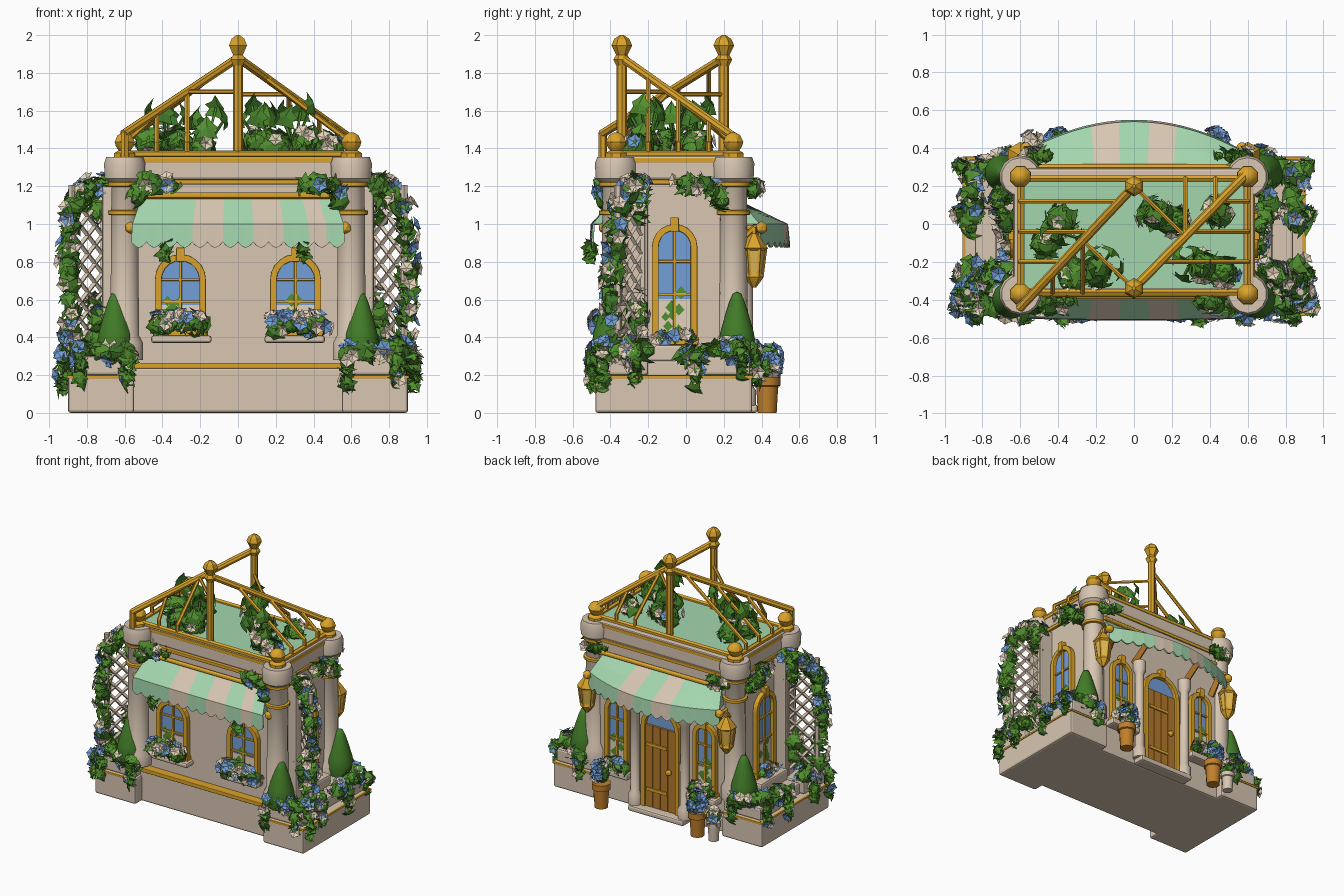
import bpy, bmesh, math, random
from mathutils import Matrix, Vector

if "Cube" in bpy.data.objects:
    bpy.data.objects.remove(bpy.data.objects["Cube"])
random.seed(7)
pi = math.pi

def mat(name, r, g, b):
    m = bpy.data.materials.new(name)
    m.diffuse_color = [((c / 255 + .055) / 1.055) ** 2.4 for c in (r, g, b)] + [1]
    m.use_nodes = True
    m.node_tree.nodes["Principled BSDF"].inputs["Base Color"].default_value = m.diffuse_color
    return m
STONE = mat("warm stone", 216, 198, 178); GOLD = mat("gold", 220, 164, 42)
LEAF = mat("leaf green", 82, 144, 46); DARK = mat("hedge green", 66, 124, 40)
MINT = mat("mint", 164, 214, 174); BLUE = mat("blue", 116, 160, 216)
CREAM = mat("cream petal", 230, 212, 188); WOOD = mat("door wood", 182, 122, 42)
CLAY = mat("terracotta", 192, 128, 44); GLOW = mat("lantern glass", 226, 186, 84)

class Part:
    """One named object gathered from simple shapes."""
    def __init__(s, name, *mats):
        s.name, s.mats, s.bm = name, mats, bmesh.new()
    def face(s, vs, m=0):
        f = s.bm.faces.new(vs); f.material_index = m
    def paint(s, vs, m):
        for f in {f for v in vs for f in v.link_faces}: f.material_index = m
    def box(s, x0, x1, y0, y1, z0, z1, m=0, M=Matrix()):
        T = Matrix.Translation(((x0+x1)/2, (y0+y1)/2, (z0+z1)/2)) @ Matrix.Diagonal((x1-x0, y1-y0, z1-z0, 1))
        s.paint(bmesh.ops.create_cube(s.bm, size=1, matrix=M @ T)['verts'], m)
    def tube(s, pts, r, m=0, seg=6):
        for a, b in zip(pts, pts[1:]):
            a, b = Vector(a), Vector(b); d = b - a
            T = Matrix.Translation((a+b)/2) @ d.to_track_quat('Z', 'Y').to_matrix().to_4x4()
            s.paint(bmesh.ops.create_cone(s.bm, cap_ends=True, segments=seg, radius1=r, radius2=r,
                                          depth=d.length + r*.6, matrix=T)['verts'], m)
    def lathe(s, x, y, prof, m=0, seg=12, z=0):
        rings = [[s.bm.verts.new((x+r*math.cos(2*pi*(k+.5)/seg), y+r*math.sin(2*pi*(k+.5)/seg), z+h)) for k in range(seg)]
                 for r, h in prof]
        for A, B in zip(rings, rings[1:]):
            for k in range(seg):
                j = (k+1) % seg; s.face((A[k], A[j], B[j], B[k]), m)
        s.face(rings[0][::-1], m); s.face(rings[-1], m)
    def done(s, bevel=0, smooth=False, solid=0):
        me = bpy.data.meshes.new(s.name); s.bm.to_mesh(me); s.bm.free()
        for m in s.mats: me.materials.append(m)
        o = bpy.data.objects.new(s.name, me); bpy.context.collection.objects.link(o)
        if bevel:
            b = o.modifiers.new("bevel", 'BEVEL'); b.width = bevel; b.segments = 2; b.limit_method = 'ANGLE'
        if solid:
            w = o.modifiers.new("thickness", 'SOLIDIFY'); w.thickness = solid; w.material_offset = 2
        if smooth:
            bpy.ops.object.select_all(action='DESELECT'); o.select_set(True)
            bpy.context.view_layer.objects.active = o
            bpy.ops.object.shade_smooth_by_angle(angle=math.radians(40))

def place(x, y, deg):   # local front is -y
    return Matrix.Translation((x, y, 0)) @ Matrix.Rotation(math.radians(deg), 4, 'Z')

# Stone shell: base, walls, cornice, sills
p = Part("stone_walls", STONE)
p.box(-.62, .62, -.35, .29, .02, 1.345)
p.box(-.60, .60, -.40, .29, 0, .24)
p.box(-.635, .635, -.37, .295, 1.235, 1.362)
p.box(-.24, .24, .28, .38, 0, .045)
for s in (-1, 1):
    xs = lambda a, b: sorted((s*a, s*b))
    p.box(*xs(.55, .90), -.48, .35, 0, .20)
    p.box(*xs(.56, .88), -.47, -.20, .2, .30); p.box(*xs(.56, .88), .08, .34, .2, .30)
    p.box(*xs(.56, .84), -.25, .15, .19, .28); p.box(*xs(.56, .73), -.22, .11, .27, .36)
    p.box(*xs(.60, .72), -.31, -.20, .28, 1.2)
    p.box(*xs(.14, .46), -.43, -.3, .37, .41)
    p.box(*xs(.25, .51), .28, .37, .22, .27)
p.done(bevel=.014)

# Corner pillars and door columns
p = Part("pillars", STONE, GOLD)
corners = [(-.6, -.37), (.6, -.37), (-.6, .25), (.6, .25)]
for x, y in corners:
    p.lathe(x, y, [(.1, .28), (.1, .37), (.078, .41), (.072, 1.2), (.085, 1.22), (.108, 1.24), (.112, 1.32), (.1, 1.355)], seg=14)
    for z in (1.06, 1.21): p.lathe(x, y, [(.07, -.014), (.09, -.01), (.09, .01), (.07, .016)], 1, 14, z)
    p.lathe(x, y, [(.06, 1.35), (.06, 1.375), (.035, 1.39), (.05, 1.41), (.058, 1.435), (.04, 1.47), (.012, 1.485)], 1, 8)
for s in (-1, 1):
    p.lathe(s*.215, .32, [(.05, .04), (.05, .12), (.036, .14), (.034, .76), (.05, .79), (.05, .86)], seg=10)
p.done(smooth=True)

# Gold trim bands and awning rods
p = Part("gold_bands", GOLD)
p.box(-.55, .55, -.415, -.33, .235, .265)
p.box(-.64, .64, -.385, .30, 1.21, 1.235); p.box(-.64, .64, -.376, .30, 1.325, 1.35)
for s in (-1, 1):
    p.box(*sorted((s*.56, s*.906)), -.486, .356, .182, .198)
    for y in (-.43, .40):
        bmesh.ops.create_icosphere(p.bm, subdivisions=1, radius=.036, matrix=Matrix.Translation((s*.57, y, .98)))
        p.tube([(s*.57, y, .98), (s*.57, y*.75, .98)], .016)
p.tube([(-.53, -.38, 1.15), (.53, -.38, 1.15)], .018); p.tube([(-.53, .30, 1.13), (.53, .30, 1.13)], .018)
p.done(bevel=.004)

p = Part("roof_floor", MINT); p.box(-.58, .58, -.34, .23, 1.35, 1.37); p.done()

# Greenhouse roof frame: two hips, each fed by bent rods from the eaves
p = Part("roof_frame", GOLD)
E = 1.37
p.tube([(-.6, -.36, E), (.6, -.36, E), (.6, .24, E), (-.6, .24, E), (-.6, -.36, E)], .02)
p.tube([(-.6, -.44, 1.34), (-.6, -.44, 1.48)], .022)
hips = [((-.6, -.44, 1.48), (0, .2, 1.88), -.6, -.36), ((.6, .27, 1.45), (0, -.34, 1.88), .6, .24)]
for a, b, ex, ey in hips:
    a, b = Vector(a), Vector(b)
    p.tube([a, b], .024, seg=8)
    for y in (-.2, -.04, .12):
        q = a.lerp(b, (y-a.y)/(b.y-a.y)); p.tube([(ex, y, E), (ex, y, 1.43), q], .014)
    for x in (.27, .43):
        q = a.lerp(b, (abs(a.x)-x)/abs(a.x)); p.tube([(q.x, ey, E), (q.x, ey, 1.43), q], .014)
    q = a.lerp(b, .55)
    p.tube([q, (0, -.34 if ex < 0 else .2, q.z)], .012)
for y in (-.34, .2):
    p.tube([(0, y, 1.35), (0, y, 1.9)], .027, seg=8)
    p.lathe(0, y, [(.03, 1.84), (.045, 1.87), (.03, 1.895), (.055, 1.945), (.04, 1.98), (.01, 2.0)], seg=6)
p.done()

# Arched windows and door: frame ring, glass, glazing bars
def arch(w, z0, z1, n=10):
    return [(w, z0)] + [(w*math.cos(pi*k/n), z1-w+w*math.sin(pi*k/n)) for k in range(n+1)] + [(-w, z0)]
frames = Part("arched_frames", GOLD)
glass = Part("window_panes", BLUE, CREAM, LEAF)
def window(M, w, z0, z1, door=False):
    t = .035
    rows = [[frames.bm.verts.new(M @ Vector((u, y, z))) for u, z in arch(ww, z0, zz)]
            for ww, zz, y in ((w, z1, .01), (w, z1, -.035), (w-t, z1-t, -.035), (w-t, z1-t, .01))]
    for A, B in zip(rows, rows[1:]):
        for k in range(len(A)-1): frames.face((A[k], A[k+1], B[k+1], B[k]))
    i = w-t+.005
    glass.face([glass.bm.verts.new(M @ Vector((u, -.008, z))) for u, z in arch(i, z0, z1-t)])
    frames.box(-.022, .022, -.045, 0, z1-.04, z1+.035, M=M)      # keystone
    if door: return
    frames.box(-w-.01, w+.01, -.045, .01, z0-.02, z0+.02, M=M)
    frames.box(-.008, .008, -.022, 0, z0, z1-t, M=M)
    h = z1-z0
    for f in (.4, .68): frames.box(-i, i, -.02, 0, z0+h*f-.007, z0+h*f+.007, M=M)
    glass.box(-i, i, -.013, -.009, z0, z0+h*.36, 1, M)           # painted flowers behind the glass
    for k in range(9):
        u, z, r = random.uniform(-i+.03, i-.03), z0+h*random.uniform(.06, .46), random.uniform(.022, .034)
        glass.face([glass.bm.verts.new(M @ Vector((u+a*r, -.015, z+b*r))) for a, b in ((-1, 0), (0, -1), (1, 0), (0, 1.2))], 2)
for s in (-1, 1):
    window(place(s*.305, -.35, 0), .135, .42, .84)
    window(place(s*.62, -.06, s*90), .12, .38, 1.0)
    window(place(s*.38, .29, 180), .1, .28, .82)
D = place(0, .29, 180)
window(D, .165, .04, .84, True)
frames.done(bevel=.004); glass.done()

p = Part("door", WOOD, GOLD)
for k in range(4): p.box(-.13+k*.065, -.068+k*.065, -.025, .01, .045, .68, 0, D)
for z in (.17, .52): p.box(-.12, .06, -.034, 0, z, z+.025, 1, D)
vs = bmesh.ops.create_icosphere(p.bm, subdivisions=1, radius=.026, matrix=D @ Matrix.Translation((.08, -.04, .36)))['verts']
p.paint(vs, 1)
p.done(bevel=.003)

# Striped scalloped awnings, wooden underneath
def awning(name, M, a, b, zt, zb, zv, beige):
    p = Part(name, MINT, STONE, WOOD); cols = []; N = 84
    for c in range(N+1):
        u = 2*c/N-1; out = a-b*u*u
        prof = [(.51, 0, zt), (.535, .5, (zt+zb)/2), (.56, 1, zb), (.565, 1.04, zv-.03*abs(math.sin(pi*c/6)))]
        cols.append([p.bm.verts.new(M @ Vector((u*w, -out*o, z))) for w, o, z in prof])
    for c in range(N):
        x = .55*((2*c+1)/N-1)
        for r in range(3):
            p.face((cols[c][r], cols[c][r+1], cols[c+1][r+1], cols[c+1][r]), int(any(l < x < h for l, h in beige)))
    for e, f in ((cols[0], 1), (cols[-1], -1)):      # closed cheeks
        w = p.bm.verts.new(M @ Vector(((-.53 if f > 0 else .53), 0, zb)))
        p.face((e[0], w, e[2], e[1])[::f])
    p.done(solid=.012)
awning("front_awning", place(0, -.375, 0), .13, .01, 1.14, 1.0, .905, ((-.23, -.08), (.08, .23), (.37, .46)))
awning("back_awning", place(0, .29, 180), .25, .15, 1.12, 1.0, .905, ((-.22, -.075), (.075, .22)))
p = Part("awning_brackets", WOOD)
for x, y in ((-.24, .46), (.24, .46), (-.5, .38), (.5, .38)): p.tube([(x, .29, .86), (x, y, .98)], .028, 0, 4)
p.done()

# Lanterns beside the door
p = Part("lanterns", GOLD, GLOW)
for s in (-1, 1):
    p.tube([(s*.6, .28, .9), (s*.6, .36, .98), (s*.6, .36, .93)], .014)
    p.lathe(s*.6, .36, [(.06, .86), (.074, .872), (.04, .92), (.014, .95)], 0, 6)
    p.lathe(s*.6, .36, [(.042, .73), (.06, .865)], 1, 6)
    p.lathe(s*.6, .36, [(.012, .665), (.035, .695), (.052, .72), (.044, .74)], 0, 6)
    for k in range(6):
        c, d = math.cos(pi*(k+.5)/3), math.sin(pi*(k+.5)/3)
        p.tube([(s*.6+.043*c, .36+.043*d, .73), (s*.6+.061*c, .36+.061*d, .87)], .009, 0, 4)
p.done()

# Trellises on the front corners
p = Part("trellises", STONE)
for s in (-1, 1):
    P = lambda u, z: (s*(.71+.17*u), -.23-.13*u, z)
    for u in (0, 1): p.tube([P(u, .27), P(u, 1.2)], .02)
    p.tube([P(0, 1.17), P(1, 1.17)], .018)
    for k in range(7):
        z = .33+k*.1
        p.tube([P(0, z), P(1, z+.22)], .013, 0, 4); p.tube([P(1, z), P(0, z+.22)], .013, 0, 4)
p.done()

# Cone hedges and pots
p = Part("cone_hedges", DARK)
for s in (-1, 1):
    for x, y in ((.65, -.40), (.69, .27)):
        p.lathe(s*x, y, [(.085, .28), (.1, .36), (.088, .43), (.062, .52), (.04, .59), (.022, .63), (.002, .64)], seg=14)
p.done(smooth=True)
p = Part("flower_pots", CLAY, STONE)
for x, y, k, m in ((.43, .43, 1, 0), (-.40, .43, 1, 0), (-.54, .43, .75, 1)):
    p.lathe(x, y, [(.05*k, 0), (.058*k, .14*k), (.07*k, .145*k), (.07*k, .19*k), (.055*k, .19*k)], m, 10)
p.done(smooth=True)

# Ivy, flowers and roof plants
ivy_part = Part("ivy_and_flowers", LEAF, DARK, CREAM, BLUE)
UP = Vector((0, 0, 1))
def ball():
    while True:
        v = Vector([random.uniform(-1, 1) for _ in range(3)])
        if .1 < v.length < 1: return v.normalized()
def leaf(o, n, tip, s, m):
    t = (tip - n*tip.dot(n)).normalized(); b = t.cross(n)
    V = lambda x, y, h: ivy_part.bm.verts.new(o + (b*x + t*(y-.4) + n*h)*s)
    base, mid, end = V(0, 0, 0), V(0, .45, .14), V(0, 1.05, -.12)
    for k in (-1, 1):
        L1, N1, L2, N2 = V(k*.5, -.02, -.1), V(k*.34, .3, 0), V(k*.5, .5, -.1), V(k*.22, .68, 0)
        for f in ((base, mid, N1, L1), (mid, end, N2, L2, N1)): ivy_part.face(f[::-1] if k > 0 else f, m)
def flower(o, n, s, m):
    t = n.orthogonal().normalized(); b = n.cross(t)
    c = ivy_part.bm.verts.new(o - n*s*.1)
    rim = [ivy_part.bm.verts.new(o + (t*math.cos(pi*k/5)+b*math.sin(pi*k/5))*s*(1 if k % 2 else .72) + n*s*.25) for k in range(10)]
    for k in range(10): ivy_part.face((c, rim[k], rim[(k+1) % 10]), m)
def ivy(path, r, n, fl=0, size=.1, blue=.4, core=True, lift=-1):
    pts = [Vector(q) for q in path]
    for k in range(n + fl):
        i = random.randrange(len(pts)-1); c = pts[i].lerp(pts[i+1], random.random()); d = ball()
        if k < n:
            leaf(c + d*r*random.uniform(.55, 1), (d + ball()*.35).normalized(), UP*lift + ball()*.8,
                 size*random.uniform(.75, 1.2), int(random.random() < .15))
        else:
            d = (d + Vector((c.x*.6, c.y*1.2, .4))).normalized(); isb = random.random() < blue
            flower(c + d*r*1.12, d, .044 if isb else .042, 3 if isb else 2)
    if core:
        for a, b in zip(pts, pts[1:]):
            for k in range(4):
                M = Matrix.Translation(a.lerp(b, k/3))
                ivy_part.paint(bmesh.ops.create_icosphere(ivy_part.bm, subdivisions=1, radius=r*.6, matrix=M)['verts'], 0)
for s in (-1, 1):
    ivy([(s*.58, -.45, .31), (s*.84, -.43, .33), (s*.87, -.2, .33)], .065, 65, 26)
    ivy([(s*.86, -.02, .30), (s*.85, .26, .33), (s*.64, .35, .31)], .06, 60, 20)
    ivy([(s*.88, -.38, .38), (s*.90, -.39, .75), (s*.88, -.36, 1.08), (s*.78, -.29, 1.2), (s*.68, -.24, 1.2)], .052, 100, 34)
    ivy([(s*.74, -.25, 1.18), (s*.74, -.24, 1.0)], .045, 16, 4, core=False)
    ivy([(s*.74, -.26, .6), (s*.76, -.26, .4)], .05, 18, 5, core=False)
    ivy([(s*.67, -.02, 1.22), (s*.71, .1, 1.2), (s*.68, .2, 1.12)], .055, 30, 7)
    ivy([(s*.34, -.41, 1.2), (s*.5, -.42, 1.22), (s*.54, -.43, 1.13)], .05, 30, 6, .09)
    ivy([(s*.19, -.43, .46), (s*.31, -.44, .48), (s*.43, -.43, .46)], .06, 46, 22, .09, .45)
    ivy([(s*.29, .35, .31), (s*.47, .35, .31)], .045, 24, 12, .07)
    ivy([(s*.66, -.15, .4), (s*.68, .04, .4)], .03, 12, 8, .06, .3)
    ivy([(s*.44+.07, -.505, .88), (s*.46+.06, -.505, .8)] if s < 0 else [(.34, -.505, .88), (.36, -.505, .8)], .025, 8, 0, .08, core=False)
    ivy([(s*.45, .36, 1.2), (s*.6, .35, 1.18)], .04, 16, 3, .08)
    for x, y, zb in ((.93, -.44, .06), (.84, -.49, .12), (.58, -.49, .1), (.92, -.27, .12), (.92, .05, .09), (.91, .3, .14), (.66, .37, .12)):
        ivy([(s*x, y, .32), (s*x, y, zb+.04)], .028, 17, 2, .078, core=False)
for x in (.43, -.40): ivy([(x, .43, .22), (x, .44, .3)], .055, 20, 14, .08, .85)
ivy([(-.54, .43, .16), (-.54, .43, .2)], .045, 14, 8, .065, .1)
# roof garden: low clumps and a few tall broad leaves
for x, y, h in ((-.46, -.1, 1.44), (-.38, .02, 1.43), (-.2, -.25, 1.44), (-.32, -.26, 1.45), (.1, .05, 1.45),
                (.2, .02, 1.43), (.36, -.22, 1.45), (.47, -.25, 1.42), (.44, .06, 1.43)):
    ivy([(x, y, 1.39), (x, y, h)], .075, 26, 4, .11, .05, lift=.3)
for x, y, n in ((-.17, -.22, 5), (.13, .05, 6), (.3, -.2, 4), (-.38, -.05, 4)):
    for k in range(n):
        a = 2*pi*k/n + x*9; d = Vector((math.cos(a), math.sin(a), 0)); r = random.uniform(.05, .11)
        o = Vector((x, y, random.uniform(1.5, 1.63))) + d*r
        leaf(o, (d + UP*.25).normalized(), UP + ball()*.3, .12, k % 2)
        ivy_part.tube([(x, y, 1.4), o], .008, 0, 4)
ivy_part.done()
